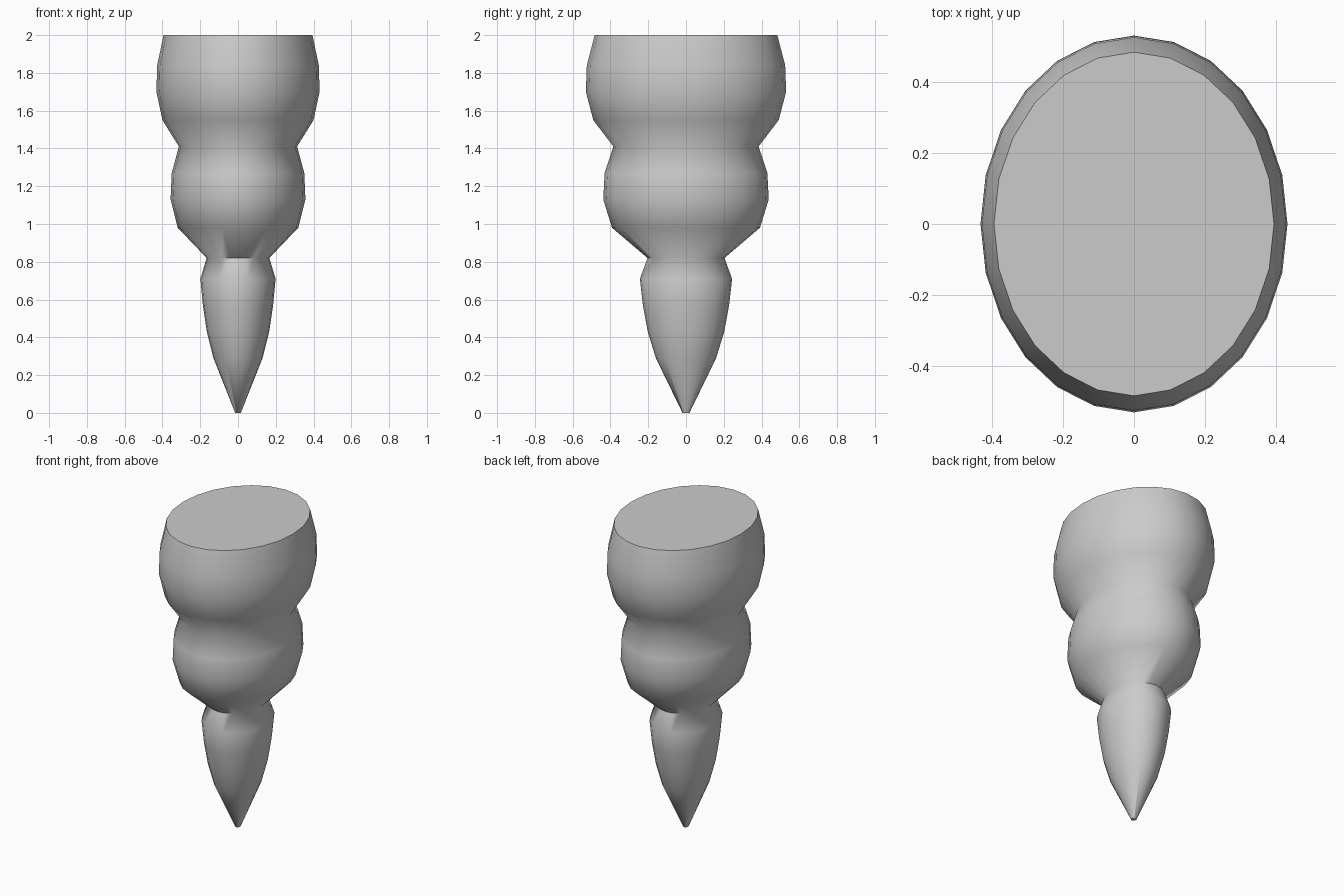
import bpy, bmesh, math

if "Cube" in bpy.data.objects:
    bpy.data.objects.remove(bpy.data.objects["Cube"])

SIDES = 24
RATIO = 1.227  # depth / width of the oval section

# (height, half width) from the tip up through the three bulges
PROFILE = [(0, 0.015), (0.29, 0.13), (0.43, 0.165), (0.57, 0.186), (0.71, 0.199),
           (0.82, 0.166), (0.98, 0.319), (1.13, 0.357), (1.27, 0.351), (1.41, 0.313),
           (1.55, 0.40), (1.70, 0.432), (1.84, 0.428), (2.0, 0.394)]

bm = bmesh.new()
rings = []
for z, r in PROFILE:
    rings.append([bm.verts.new((r * math.cos(2 * math.pi * i / SIDES),
                                r * RATIO * math.sin(2 * math.pi * i / SIDES), z))
                  for i in range(SIDES)])

# side walls
for low, high in zip(rings, rings[1:]):
    for i in range(SIDES):
        j = (i + 1) % SIDES
        bm.faces.new((low[i], low[j], high[j], high[i]))

# flat end caps
bm.faces.new(rings[-1])
bm.faces.new(rings[0][::-1])

mesh = bpy.data.meshes.new("tapered_spike")
bm.to_mesh(mesh)
bm.free()
spike = bpy.data.objects.new("tapered_spike", mesh)
bpy.context.collection.objects.link(spike)

# smooth bulges, sharp cap rims
bpy.context.view_layer.objects.active = spike
spike.select_set(True)
bpy.ops.object.shade_smooth_by_angle(angle=math.radians(66))
